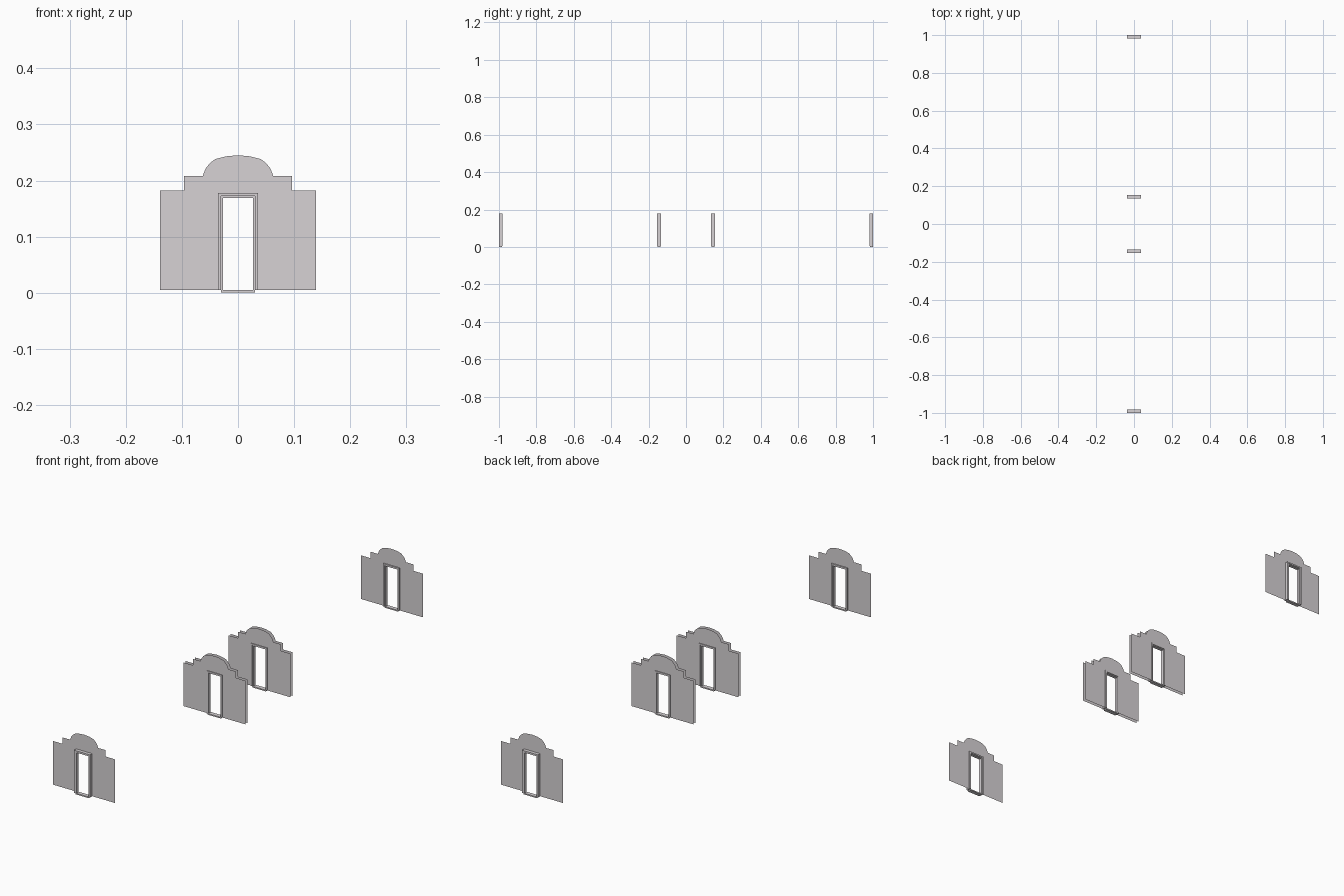
import bpy, bmesh, math

if "Cube" in bpy.data.objects:
    bpy.data.objects.remove(bpy.data.objects["Cube"])


def material(name, rgb):
    m = bpy.data.materials.new(name)
    m.diffuse_color = (*rgb, 1)
    m.use_nodes = True
    m.node_tree.nodes["Principled BSDF"].inputs["Base Color"].default_value = m.diffuse_color
    return m


WALL = material("wall pale grey", (0.68, 0.65, 0.665))

# Right half of the stepped and arched outline, door jamb first (x, z)
DOOR_X, DOOR_Z = 0.036, 0.178
HALF = [(DOOR_X, 0.005), (0.139, 0.005), (0.139, 0.182), (0.096, 0.182),
        (0.096, 0.208), (0.063, 0.208), (0.058, 0.221), (0.050, 0.231),
        (0.041, 0.238), (0.022, 0.243), (0, 0.245)]


def make_object(name, bm, mat):
    mesh = bpy.data.meshes.new(name)
    bm.to_mesh(mesh)
    bm.free()
    mesh.materials.append(mat)
    ob = bpy.data.objects.new(name, mesh)
    bpy.context.collection.objects.link(ob)
    return ob


def wall_sheet(name, y, facing):
    """Thin facade sheet with an open doorway."""
    bm = bmesh.new()
    outline = HALF + [(-x, z) for x, z in reversed(HALF[:-1])]
    outline += [(-DOOR_X, DOOR_Z), (DOOR_X, DOOR_Z)]
    f = bm.faces.new([bm.verts.new((x, y, z)) for x, z in outline])
    f.normal_update()
    if f.normal.y * facing < 0:
        f.normal_flip()
    bmesh.ops.triangulate(bm, faces=bm.faces[:])
    make_object(name, bm, WALL)


def add_box(bm, x0, x1, y0, y1, z0, z1):
    verts = bmesh.ops.create_cube(bm, size=1)["verts"]
    for v in verts:
        v.co = (x1 if v.co.x > 0 else x0, y1 if v.co.y > 0 else y0,
                z1 if v.co.z > 0 else z0)


def door_frame(name, y0, y1):
    """Outer casing, recessed inner lining and sill."""
    y0, y1 = min(y0, y1), max(y0, y1)
    bm = bmesh.new()
    r = 0.003
    for s in (-1, 1):
        a, b = sorted((s * 0.030, s * 0.036)), sorted((s * 0.027, s * 0.030))
        add_box(bm, a[0], a[1], y0, y1, 0.005, 0.178)
        add_box(bm, b[0], b[1], y0 + r, y1 - r, 0.005, 0.172)
    add_box(bm, -0.030, 0.030, y0, y1, 0.172, 0.178)
    add_box(bm, -0.027, 0.027, y0 + r, y1 - r, 0.169, 0.172)
    add_box(bm, -0.030, 0.030, y0 + r / 2, y1 - r / 2, 0.0, 0.005)
    make_object(name, bm, WALL)


for side, label in ((-1, "front"), (1, "back")):
    # End wall: single sheet, frame standing proud of its outer face
    wall_sheet(label + "_end_wall", side * 0.986, side)
    door_frame(label + "_end_door_frame", side * 0.981, side * 1.0)
    # Inner partition: two parallel sheets around a frame
    wall_sheet(label + "_partition_outer_sheet", side * 0.151, side)
    wall_sheet(label + "_partition_inner_sheet", side * 0.137, -side)
    door_frame(label + "_partition_door_frame", side * 0.134, side * 0.154)
